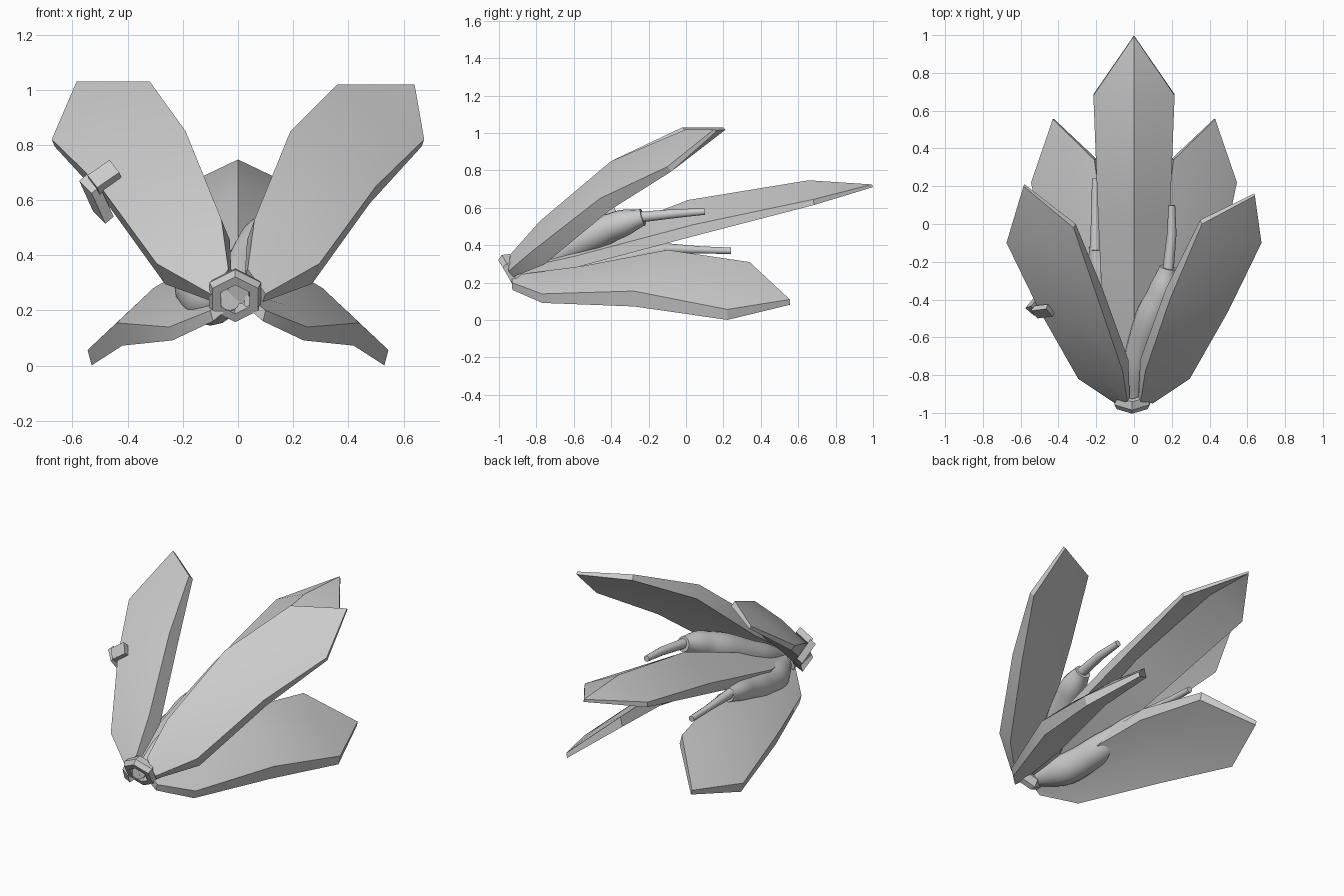
import bpy, bmesh
from math import radians, pi, cos, sin
from mathutils import Vector as V

if "Cube" in bpy.data.objects:
    bpy.data.objects.remove(bpy.data.objects["Cube"])

COLS = 2


def finish(name, bm, angle=30):
    bmesh.ops.remove_doubles(bm, verts=bm.verts, dist=0.0005)
    bmesh.ops.recalc_face_normals(bm, faces=bm.faces)
    me = bpy.data.meshes.new(name)
    bm.to_mesh(me)
    bm.free()
    ob = bpy.data.objects.new(name, me)
    bpy.context.collection.objects.link(ob)
    bpy.ops.object.select_all(action='DESELECT')
    ob.select_set(True)
    bpy.context.view_layer.objects.active = ob
    bpy.ops.object.shade_smooth_by_angle(angle=radians(angle))
    return ob


def petal(name, inner, outer, tip, bulge, thick, mirror=1, upright=0.0):
    """Thick ridged blade between two edge lines, closed by a pointed tip."""
    flip = lambda p: V((p[0] * mirror, p[1], p[2]))
    inner, outer, tip = [flip(p) for p in inner], [flip(p) for p in outer], flip(tip)
    n = (outer[-1] - inner[-1]).cross(tip - (inner[0] + outer[0]) / 2).normalized()
    if n.z < 0:
        n = -n
    down = -(n + V((0, 0, upright))).normalized()
    bm = bmesh.new()
    layers = []
    for side in (0, 1):
        rows = []
        for a, b, h, t in zip(inner, outer, bulge, thick):
            row = []
            for i in range(COLS + 1):
                u = i / COLS
                p = a.lerp(b, u) + n * (h * 4 * u * (1 - u)) + down * side * t
                row.append(bm.verts.new(p))
            rows.append(row)
        end = bm.verts.new(tip + down * side * min(thick[-1] * 0.5, .03))
        for r, s in zip(rows, rows[1:]):
            for i in range(COLS):
                bm.faces.new((r[i], r[i + 1], s[i + 1], s[i]))
        for i in range(COLS):
            bm.faces.new((rows[-1][i], rows[-1][i + 1], end))
        loop = [r[0] for r in rows] + [end] + [r[-1] for r in rows[::-1]] + rows[0][1:-1][::-1]
        layers.append(loop)
    # rim joining the two skins
    top, bot = layers
    for i in range(len(top)):
        j = (i + 1) % len(top)
        bm.faces.new((top[i], top[j], bot[j], bot[i]))
    return finish(name, bm)


def tube(name, path, radii, sides=16, steps=1):
    """Capped tube with varying radius, smoothed along the path."""
    pts, rad = [V(p) for p in path], list(radii)
    P, R = [], []
    for i in range(len(pts) - 1):
        p0, p1, p2, p3 = (pts[max(i - 1, 0)], pts[i], pts[i + 1], pts[min(i + 2, len(pts) - 1)])
        for k in range(steps):
            t = k / steps
            P.append(0.5 * (2 * p1 + (p2 - p0) * t + (2 * p0 - 5 * p1 + 4 * p2 - p3) * t * t
                            + (3 * p1 - p0 - 3 * p2 + p3) * t ** 3))
            R.append(rad[i] + (rad[i + 1] - rad[i]) * t * t * (3 - 2 * t))
    P.append(pts[-1])
    R.append(rad[-1])
    bm = bmesh.new()
    rings = []
    for i, (p, r) in enumerate(zip(P, R)):
        d = (P[min(i + 1, len(P) - 1)] - P[max(i - 1, 0)]).normalized()
        x = d.cross(V((0, 0, 1))).normalized()
        y = x.cross(d)
        rings.append([bm.verts.new(p + r * (x * cos(2 * pi * k / sides) + y * sin(2 * pi * k / sides)))
                      for k in range(sides)])
    for a, b in zip(rings, rings[1:]):
        for k in range(sides):
            j = (k + 1) % sides
            bm.faces.new((a[k], a[j], b[j], b[k]))
    bm.faces.new(rings[0])
    bm.faces.new(rings[-1])
    return finish(name, bm, 40)


# upper petals
up_in = [(.035, -.94, .35), (.06, -.78, .53), (.19, -.40, .85)]
up_out = [(.10, -.95, .26), (.295, -.82, .37), (.50, -.46, .65), (.675, -.10, .82)]
up_t = [.04, .10, .085, .035]
up_b = [0, .01, .015, .01]
petal("upper_left_petal", up_in + [(.32, -.02, 1.03)], up_out, (.585, .20, 1.03), up_b, up_t, -1)
petal("upper_right_petal", up_in + [(.36, 0, 1.02)], up_out, (.64, .15, 1.02), up_b, up_t)

# lower petals
for s, side in ((-1, "left"), (1, "right")):
    petal(f"lower_{side}_petal",
          [(.03, -.93, .26), (.07, -.60, .28), (.15, -.10, .375), (.21, .34, .31)],
          [(.10, -.93, .20), (.25, -.77, .14), (.44, -.28, .155), (.545, .22, .057)],
          (.43, .555, .11), [0, .015, .02, .01], [.04, .05, .085, .058], s, 1.5)

# central petal
edge = [(.06, -.92, .27), (.16, -.60, .34), (.19, .04, .51), (.215, .68, .645)]
petal("central_petal", [(-x, y, z) for x, y, z in edge], edge, (0, .995, .725),
      [.02, .06, .135, .105], [.03, .06, .06, .03])

# stamens: swollen body and slim rod
tube("right_stamen_body",
     [(0, -.93, .26), (.02, -.72, .34), (.09, -.50, .45), (.15, -.36, .51), (.18, -.23, .55)],
     [.04, .075, .085, .075, .045], steps=5)
tube("right_stamen_rod", [(.18, -.25, .55), (.20, -.05, .57), (.20, .10, .58)], [.03, .025, .018], 10)
tube("left_stamen_body",
     [(-.03, -.93, .24), (-.10, -.70, .235), (-.14, -.50, .27), (-.18, -.30, .335), (-.205, -.12, .375)],
     [.04, .09, .085, .06, .035], steps=5)
tube("left_stamen_rod", [(-.205, -.14, .385), (-.205, .08, .375), (-.205, .24, .37)], [.03, .02, .018], 10)

# hexagonal base ring, hollow
bm = bmesh.new()
axis, c = V((0, .85, .5)).normalized(), V((-.01, -.93, .255))
rx = V((1, 0, 0))
ry = axis.cross(rx)
prof = [(.095, -.03), (.108, .0), (.09, .04), (.06, .04), (.06, -.03)]
rings = [[bm.verts.new(c + axis * h + r * (rx * cos(pi * k / 3 + pi / 6) + ry * sin(pi * k / 3 + pi / 6)))
          for k in range(6)] for r, h in prof]
for i in range(len(prof)):
    a, b = rings[i], rings[(i + 1) % len(prof)]
    for k in range(6):
        j = (k + 1) % 6
        bm.faces.new((a[k], a[j], b[j], b[k]))
finish("base_ring", bm, 10)


# edge clip on the upper left petal: short arm over the face, plate down the rim
def box(name, o, *axes):
    bm = bmesh.new()
    bmesh.ops.create_cube(bm, size=1)
    for v in bm.verts:
        q = v.co.copy()
        v.co = V(o) + sum((V(a) * f for a, f in zip(axes, q)), V())
    return finish(name, bm, 10)


box("clip_arm", (-.483, -.462, .683), (.08, .01, .055), (-.035, .04, .045), (-.01, -.025, .025))
box("clip_plate", (-.513, -.43, .605), (.05, .06, -.11), (-.045, .04, .045), (-.03, -.01, -.025))
